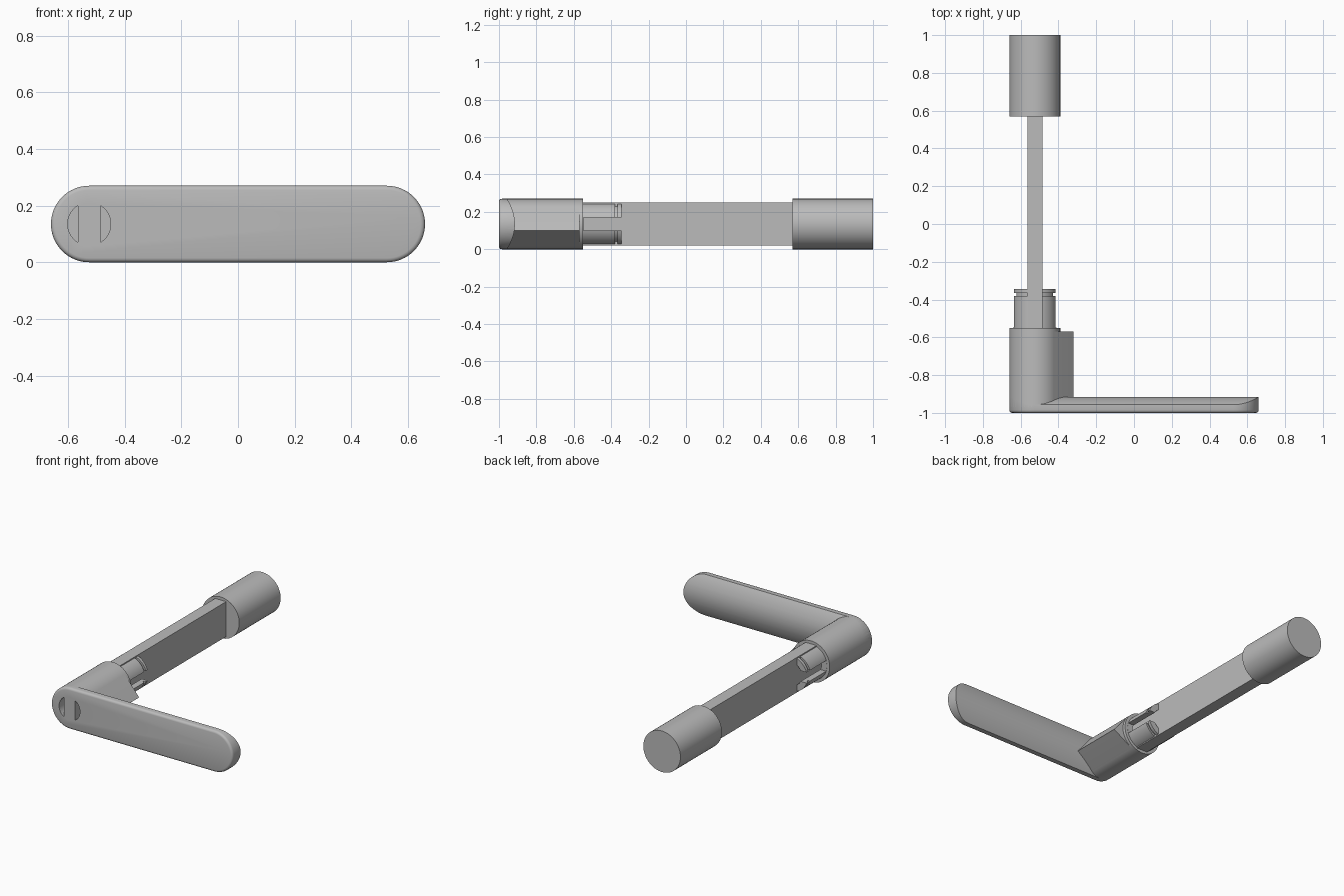
import bpy, bmesh, math

if "Cube" in bpy.data.objects:
    bpy.data.objects.remove(bpy.data.objects["Cube"], do_unlink=True)

grey = bpy.data.materials.new("plain grey")
grey.use_nodes = True
grey.diffuse_color = (0.5, 0.5, 0.5, 1)
grey.node_tree.nodes["Principled BSDF"].inputs["Base Color"].default_value = (0.5, 0.5, 0.5, 1)

AX, AZ, R = -0.525, 0.135, 0.135   # shaft axis and outer radius
BORE, CLIP, HALF = 0.076, 0.115, 0.04


def arc(cx, cz, r, a0, a1, n=32):
    return [(cx + r * math.cos(math.radians(a0 + (a1 - a0) * i / n)),
             cz + r * math.sin(math.radians(a0 + (a1 - a0) * i / n))) for i in range(n + 1)]


def circle(r):
    return arc(AX, AZ, r, 0, 360, 64)[:-1]


def prism(name, pts, lo, hi, axis="y", front_bevel=0):
    """Extrude a closed profile between lo and hi along x or y."""
    place = (lambda p, t: (p[0], t, p[1])) if axis == "y" else (lambda p, t: (t, p[0], p[1]))
    bm = bmesh.new()
    a = [bm.verts.new(place(p, lo)) for p in pts]
    b = [bm.verts.new(place(p, hi)) for p in pts]
    cap = bm.faces.new(a)
    bm.faces.new(b[::-1])
    for i in range(len(pts)):
        j = (i + 1) % len(pts)
        bm.faces.new((a[j], a[i], b[i], b[j]))
    bmesh.ops.recalc_face_normals(bm, faces=bm.faces)
    if front_bevel:
        bmesh.ops.bevel(bm, geom=list(cap.edges), offset=front_bevel, segments=3,
                        profile=0.5, affect="EDGES")
    me = bpy.data.meshes.new(name)
    bm.to_mesh(me)
    bm.free()
    me.materials.append(grey)
    ob = bpy.data.objects.new(name, me)
    bpy.context.collection.objects.link(ob)
    return ob


def box(name, x0, x1, y0, y1, z0, z1):
    return prism(name, [(x0, z0), (x1, z0), (x1, z1), (x0, z1)], y0, y1)


def boolean(ob, tool, operation="DIFFERENCE"):
    """Apply a boolean and throw the tool away."""
    mod = ob.modifiers.new("cut", "BOOLEAN")
    mod.object, mod.operation, mod.solver = tool, operation, "EXACT"
    bpy.context.view_layer.update()
    me = bpy.data.meshes.new_from_object(ob.evaluated_get(bpy.context.evaluated_depsgraph_get()))
    ob.modifiers.clear()
    ob.data = me
    bpy.data.objects.remove(tool, do_unlink=True)


# Lever: rounded bar with a domed back
stadium = arc(-AX, AZ, R, -90, 90) + arc(AX, AZ, R, 90, 270)
lever = prism("lever", stadium, -1, -0.9, front_bevel=0.015)
n = 16
dome = [(-0.915 - 0.045 * (t / n) ** 2, AZ + 0.14 * t / n) for t in range(-n, n + 1)]
boolean(lever, prism("dome_tool", [(-1.1, -0.005)] + dome + [(-1.1, 0.275)], -1, 1, "x"), "INTERSECT")

# Hub and its wedge-shaped stop, tangent to the hub
hub = prism("hub", circle(R), -0.97, -0.55)
stop = prism("hub_stop", arc(AX, AZ, R, 40, 301) + [(-0.32, 0.1)], -0.97, -0.57)
for part in (lever, hub, stop):
    boolean(part, prism("bore_tool", circle(BORE), -1.2, 0))

# Split spring clip with a snap groove and lip
clips = []
for name, r, y0, y1 in (("clip_sleeve", CLIP, -0.56, -0.38),
                        ("clip_groove", 0.103, -0.385, -0.36),
                        ("clip_lip", CLIP, -0.365, -0.345)):
    ring = prism(name, circle(r), y0, y1)
    boolean(ring, prism("bore_tool", circle(BORE), -1, 0))
    boolean(ring, box("side_slot_tool", -1, 0, -0.549, 0, 0.1, 0.17))
    boolean(ring, box("blade_slot_tool", AX - HALF, AX + HALF, -1, 0, -0.1, 0.4))
    clips.append(ring)

# Flat blade running through the hub to the end cap
blade = box("blade", AX - HALF, AX + HALF, -0.9995, 0.58, 0.02, 0.25)
end_cap = prism("end_cap", circle(R), 0.57, 1)

# Smooth the curved surfaces, keep crisp edges
for ob in bpy.context.selected_objects:
    ob.select_set(False)
for ob in [lever, hub, stop, blade, end_cap] + clips:
    ob.select_set(True)
bpy.context.view_layer.objects.active = lever
bpy.ops.object.shade_smooth_by_angle(angle=math.radians(35))
